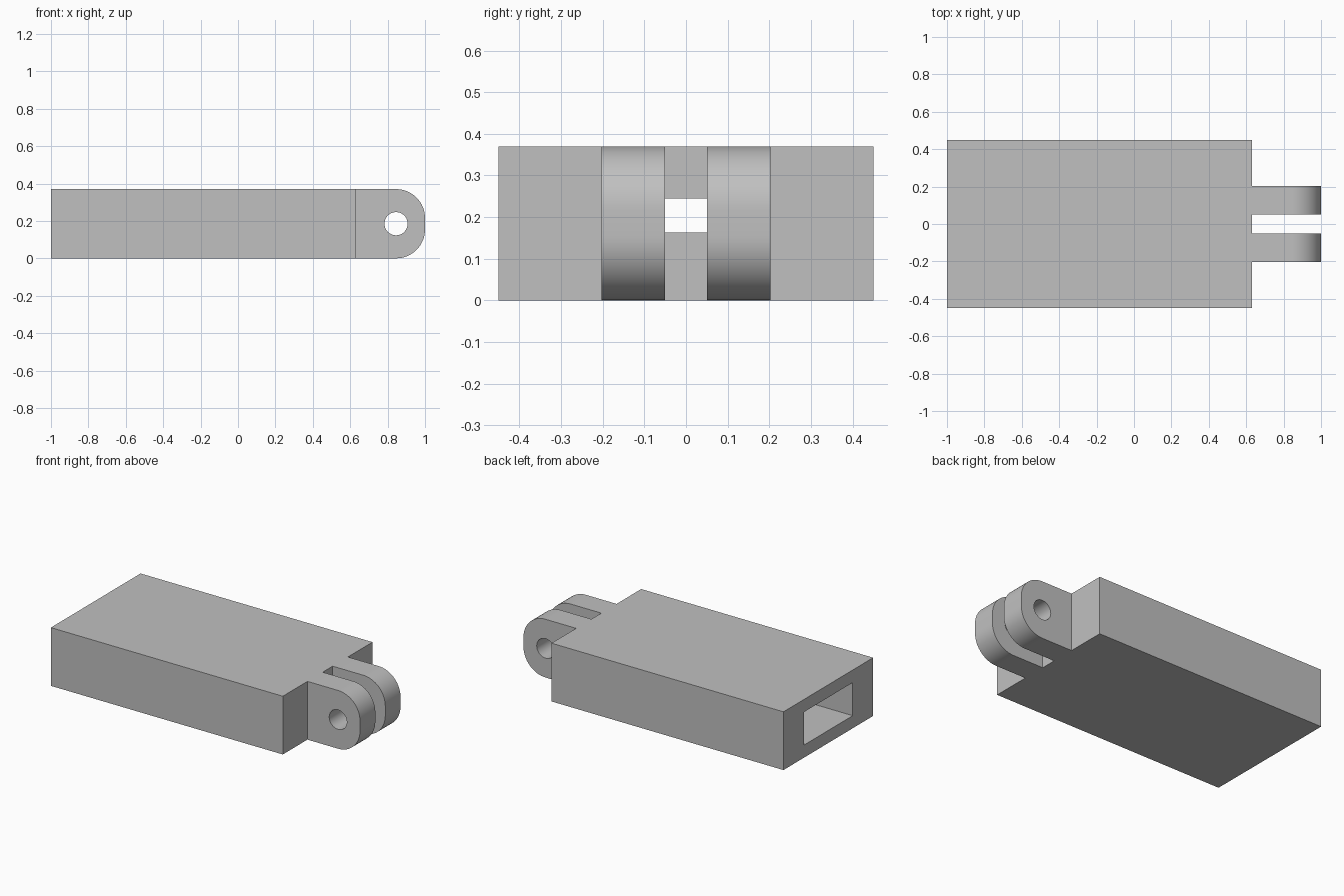
import bpy, bmesh, math

cube = bpy.data.objects.get("Cube")
if cube:
    bpy.data.objects.remove(cube, do_unlink=True)

HEIGHT, HALF_WIDTH, BODY_END = 0.37, 0.45, 0.63
MID = HEIGHT / 2
PIN_X, PIN_R = 0.845, 0.062
CORNER_R = 1 - PIN_X

grey = bpy.data.materials.new("plain grey")
grey.use_nodes = True
colour = (0.53, 0.53, 0.53, 1)
grey.diffuse_color = colour
grey.node_tree.nodes["Principled BSDF"].inputs["Base Color"].default_value = colour


def prism(name, outline, y0, y1):
    """Extrude an x-z outline from y0 to y1."""
    bm = bmesh.new()
    face = bm.faces.new([bm.verts.new((x, y0, z)) for x, z in outline])
    new = bmesh.ops.extrude_face_region(bm, geom=[face])["geom"]
    verts = [v for v in new if isinstance(v, bmesh.types.BMVert)]
    bmesh.ops.translate(bm, verts=verts, vec=(0, y1 - y0, 0))
    bmesh.ops.recalc_face_normals(bm, faces=bm.faces)
    mesh = bpy.data.meshes.new(name)
    bm.to_mesh(mesh)
    bm.free()
    mesh.materials.append(grey)
    obj = bpy.data.objects.new(name, mesh)
    bpy.context.collection.objects.link(obj)
    return obj


def box(name, x0, x1, half_y, z0, z1):
    return prism(name, [(x0, z0), (x1, z0), (x1, z1), (x0, z1)], -half_y, half_y)


def arc(cx, cz, radius, start, end, steps):
    angles = [start + (end - start) * i / steps for i in range(steps + 1)]
    return [(cx + radius * math.cos(a), cz + radius * math.sin(a)) for a in angles]


def cut(target, cutter):
    mod = target.modifiers.new("cut", 'BOOLEAN')
    mod.operation, mod.solver, mod.object = 'DIFFERENCE', 'EXACT', cutter
    bpy.context.view_layer.objects.active = target
    bpy.ops.object.modifier_apply(modifier=mod.name)
    bpy.data.objects.remove(cutter, do_unlink=True)


# Block with a deep pocket in one end and a narrow passage to the other
body = box("body", -1, BODY_END, HALF_WIDTH, 0, HEIGHT)
cut(body, box("pocket_cutter", -1.1, 0.43, 0.245, 0.08, 0.29))
cut(body, box("passage_cutter", 0.3, 0.8, 0.05, 0.163, 0.245))

# Pair of rounded hinge lugs with a pin hole
quarter = math.pi / 2
outline = [(BODY_END, 0)]
outline += arc(PIN_X, CORNER_R, CORNER_R, -quarter, 0, 16)
outline += arc(PIN_X, HEIGHT - CORNER_R, CORNER_R, 0, quarter, 16)
outline += [(BODY_END, HEIGHT)]
for side, name in ((1, "back_hinge_lug"), (-1, "front_hinge_lug")):
    lug = prism(name, outline, side * 0.05, side * 0.203)
    circle = arc(PIN_X, MID, PIN_R, 0, 2 * math.pi, 40)[:-1]
    cut(lug, prism("pin_cutter", circle, -0.5, 0.5))
    bpy.ops.object.select_all(action='DESELECT')
    lug.select_set(True)
    bpy.context.view_layer.objects.active = lug
    bpy.ops.object.shade_smooth_by_angle(angle=math.radians(30))
